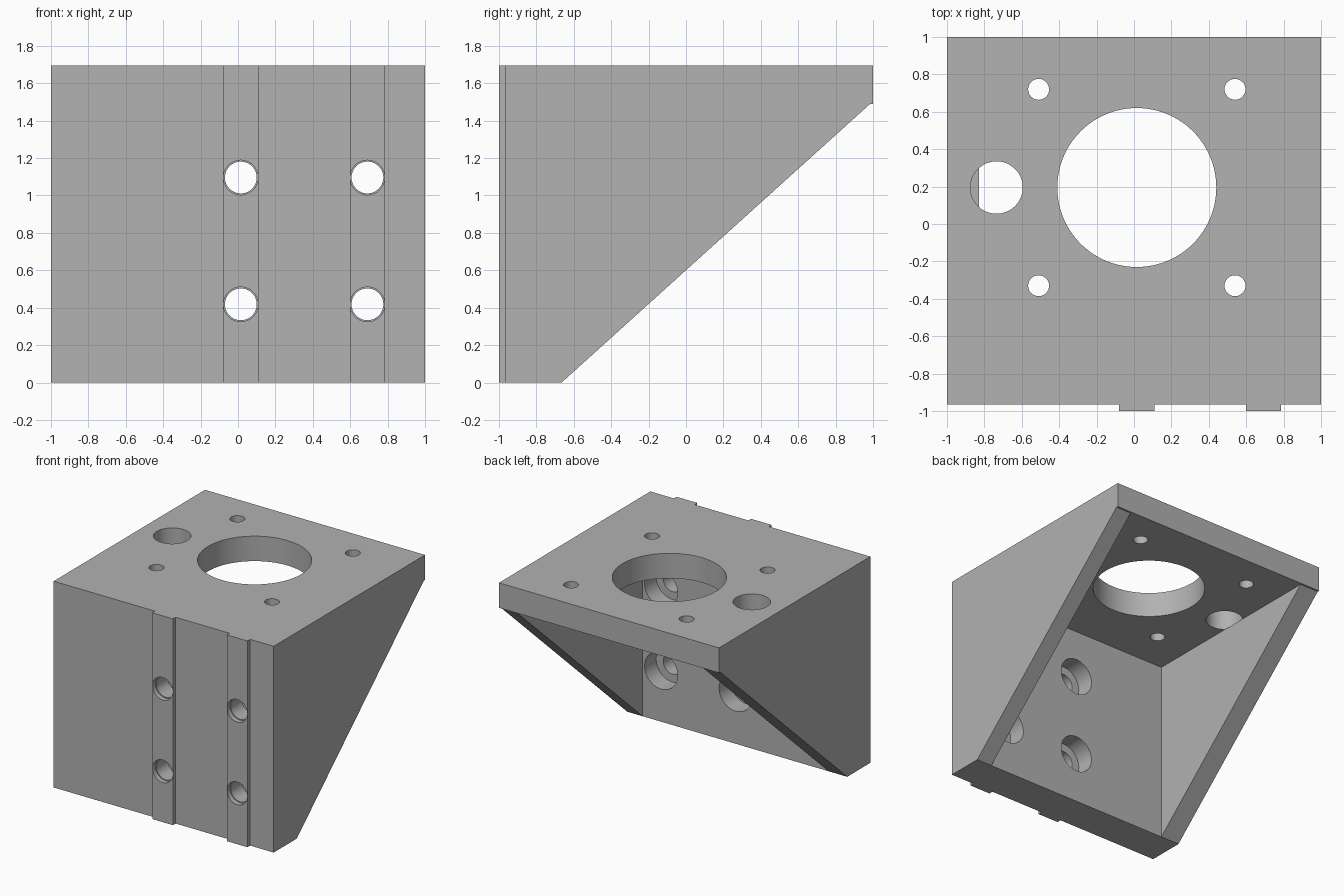
import bpy
import bmesh
from math import pi
from mathutils import Matrix, Vector

cube = bpy.data.objects.get("Cube")
if cube:
    bpy.data.objects.remove(cube, do_unlink=True)

grey = bpy.data.materials.new("plain grey")
grey.use_nodes = True
colour = (0.445, 0.445, 0.445, 1)
grey.diffuse_color = colour
grey.node_tree.nodes["Principled BSDF"].inputs["Base Color"].default_value = colour


def finish(bm, name):
    bmesh.ops.recalc_face_normals(bm, faces=bm.faces)
    mesh = bpy.data.meshes.new(name)
    bm.to_mesh(mesh)
    bm.free()
    mesh.materials.append(grey)
    ob = bpy.data.objects.new(name, mesh)
    bpy.context.scene.collection.objects.link(ob)
    return ob


def side_prism(name, profile, x0, x1):
    """Extrude a (y, z) profile from x0 to x1."""
    bm = bmesh.new()
    face = bm.faces.new([bm.verts.new((x0, y, z)) for y, z in profile])
    new = bmesh.ops.extrude_face_region(bm, geom=[face])["geom"]
    verts = [v for v in new if isinstance(v, bmesh.types.BMVert)]
    bmesh.ops.translate(bm, verts=verts, vec=(x1 - x0, 0, 0))
    return finish(bm, name)


def drill(name, centre, radius, length, along_y=False, sides=64):
    bm = bmesh.new()
    turn = Matrix.Rotation(pi / 2, 4, "X") if along_y else Matrix.Identity(4)
    bmesh.ops.create_cone(bm, cap_ends=True, segments=sides, radius1=radius,
                          radius2=radius, depth=length,
                          matrix=Matrix.Translation(Vector(centre)) @ turn)
    return finish(bm, name)


def combine(target, tool, operation):
    mod = target.modifiers.new(tool.name, "BOOLEAN")
    mod.operation = operation
    mod.solver = "EXACT"
    mod.object = tool
    bpy.context.view_layer.objects.active = target
    bpy.ops.object.modifier_apply(modifier=mod.name)
    bpy.data.objects.remove(tool, do_unlink=True)


HEIGHT, UNDER = 1.695, 1.49      # top and underside of the motor plate
FRONT, INNER = -0.965, -0.665    # faces of the upright wall
RAIL_X = (0.015, 0.692)

# Solid wedge, then the open pocket between the two side webs
bracket = side_prism("mounting_bracket",
                     [(FRONT, 0), (INNER, 0), (0.985, UNDER), (1, UNDER),
                      (1, HEIGHT), (FRONT, HEIGHT)], -1, 1)
pocket = side_prism("pocket", [(INNER, -0.3), (1.3, -0.3), (1.3, UNDER),
                               (INNER, UNDER)], -0.83, 0.86)
combine(bracket, pocket, "DIFFERENCE")

# Locating rails on the front
for x in RAIL_X:
    rail = side_prism("rail", [(-1, 0), (FRONT + 0.03, 0),
                               (FRONT + 0.03, HEIGHT), (-1, HEIGHT)],
                      x - 0.094, x + 0.094)
    combine(bracket, rail, "UNION")

# Stepped bolt holes through the rails and upright wall
for x in RAIL_X:
    for z in (0.418, 1.096):
        combine(bracket, drill("bolt_hole", (x, -0.8, z), 0.085, 0.6, True), "DIFFERENCE")
        combine(bracket, drill("front_step", (x, -1.03, z), 0.0925, 0.14, True), "DIFFERENCE")
        combine(bracket, drill("bolt_head_recess", (x, -0.715, z), 0.15, 0.2, True), "DIFFERENCE")

# Plate holes: large bore, four screws, and the access hole stopping at the web
MID = (UNDER + HEIGHT) / 2
combine(bracket, drill("bore", (0.015, 0.195, MID), 0.425, 0.4, sides=96), "DIFFERENCE")
for x in (-0.51, 0.54):
    for y in (-0.33, 0.72):
        combine(bracket, drill("screw_hole", (x, y, MID), 0.056, 0.4, sides=32), "DIFFERENCE")
access = drill("access_hole", (-0.735, 0.195, UNDER + 0.2), 0.14, 0.4)
combine(bracket, access, "DIFFERENCE")

bpy.context.view_layer.objects.active = bracket
bracket.select_set(True)
bpy.ops.object.shade_smooth_by_angle(angle=pi / 6)
